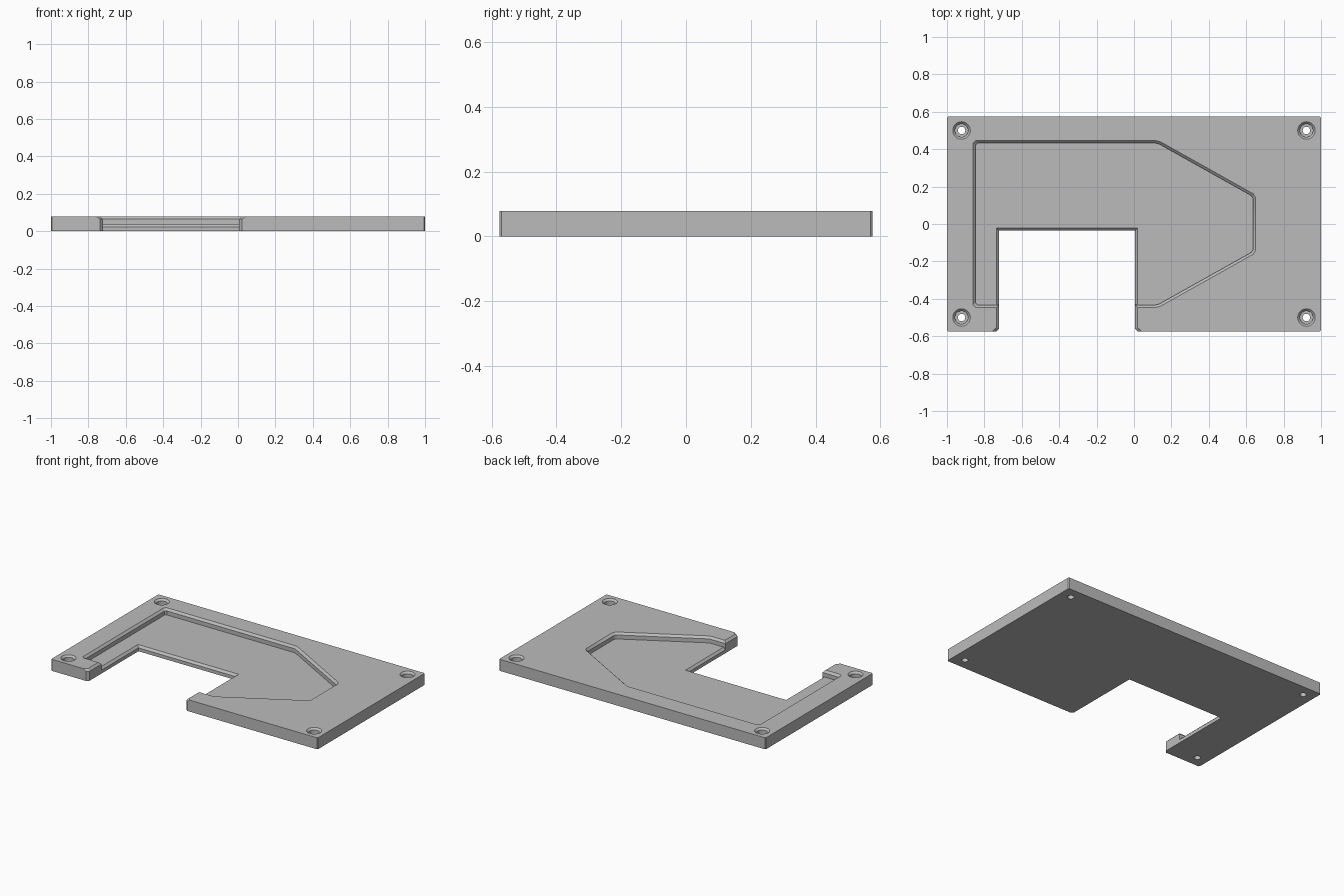
import bpy, bmesh, math
from mathutils import Vector

if "Cube" in bpy.data.objects:
    bpy.data.objects.remove(bpy.data.objects["Cube"])

grey = bpy.data.materials.new("mid grey")
grey.use_nodes = True
colour = (0.5, 0.5, 0.5, 1)
grey.diffuse_color = colour
grey.node_tree.nodes["Principled BSDF"].inputs["Base Color"].default_value = colour

HEIGHT, FLOOR, EDGE = 0.078, 0.037, 0.014
LOW, HIGH = -0.1, 0.2


def grow(outline, d):
    """Offset a counter-clockwise outline outwards by d with mitred corners."""
    pts = [Vector(p) for p in outline]
    result = []
    for i, p in enumerate(pts):
        a = (p - pts[i - 1]).normalized()
        b = (pts[(i + 1) % len(pts)] - p).normalized()
        na, nb = Vector((a.y, -a.x)), Vector((b.y, -b.x))
        result.append(p + (na + nb) * d / (1 + na.dot(nb)))
    return result


def clip_corners(outline, d):
    """Cut every corner of an outline back by d."""
    pts = [Vector(p) for p in outline]
    result = []
    for i, p in enumerate(pts):
        for q in (pts[i - 1], pts[(i + 1) % len(pts)]):
            result.append(p + (q - p).normalized() * d)
    return result


def loft(name, sections):
    """Solid through stacked (height, outline) sections."""
    bm = bmesh.new()
    rings = [[bm.verts.new((p[0], p[1], z)) for p in line] for z, line in sections]
    n = len(rings[0])
    for lower, upper in zip(rings, rings[1:]):
        for i in range(n):
            j = (i + 1) % n
            bm.faces.new((lower[i], lower[j], upper[j], upper[i]))
    bm.faces.new(rings[0][::-1])
    bm.faces.new(rings[-1])
    bmesh.ops.recalc_face_normals(bm, faces=bm.faces)
    mesh = bpy.data.meshes.new(name)
    bm.to_mesh(mesh)
    bm.free()
    mesh.materials.append(grey)
    obj = bpy.data.objects.new(name, mesh)
    bpy.context.collection.objects.link(obj)
    return obj


def cut(target, cutter):
    """Subtract the cutter, then discard it."""
    cutter.hide_render = True
    mod = target.modifiers.new("cut", "BOOLEAN")
    mod.operation, mod.solver, mod.object = "DIFFERENCE", "EXACT", cutter
    bpy.context.view_layer.objects.active = target
    bpy.ops.object.modifier_apply(modifier=mod.name)
    bpy.data.objects.remove(cutter)


def circle(x, y, r, n=32):
    return [(x + r * math.cos(i * math.tau / n), y + r * math.sin(i * math.tau / n))
            for i in range(n)]


# Base plate with slightly eased upright corners
W, D = 1.0, 0.575
rim = clip_corners([(-W, -D), (W, -D), (W, D), (-W, D)], 0.006)
plate = loft("base_plate", [(0, rim), (HEIGHT, rim)])

# Shallow pocket with a chamfered top rim
half = [(0.13, -0.446), (0.65, -0.155)]
outline = [(-0.861, -0.446)] + half + [(x, -y) for x, y in half[::-1]] + [(-0.861, 0.446)]
wide = clip_corners(outline, 0.014)
narrow = clip_corners(grow(outline, -EDGE), 0.01)
cut(plate, loft("pocket_cutter", [(FLOOR, narrow), (HEIGHT - EDGE, narrow),
                                  (HEIGHT, wide), (HIGH, wide)]))

# Front notch, flared at its mouth and along the top edge
x0, x1, back = -0.722, 0.006, -0.036
mouth = [(x0 - 0.04, -0.6), (x0, -0.56), (x0, back),
         (x1, back), (x1, -0.56), (x1 + 0.04, -0.6)][::-1]
flare = grow(mouth, EDGE)
cut(plate, loft("notch_cutter", [(LOW, mouth), (HEIGHT - EDGE, mouth),
                                 (HEIGHT, flare), (HIGH, flare)]))

# Chamfer where the pocket floor meets the notch
lip = [(x0, -0.43), (x1, -0.43), (x1, back), (x0, back)]
lip_wide = [(p[0], max(p[1], -0.43)) for p in grow(lip, EDGE)]
cut(plate, loft("floor_chamfer_cutter", [(FLOOR - EDGE, lip), (FLOOR, lip_wide),
                                         (FLOOR + 0.01, lip_wide)]))

# Counterbored screw holes
for x in (-0.922, 0.922):
    for y in (-0.5, 0.5):
        bore = [(LOW, 0.02), (0.035, 0.02), (0.0351, 0.035),
                (HEIGHT - 0.012, 0.035), (HEIGHT, 0.047), (HIGH, 0.047)]
        cut(plate, loft("screw_hole_cutter", [(z, circle(x, y, r)) for z, r in bore]))

# Smooth bores, crisp edges elsewhere
bpy.ops.object.select_all(action="DESELECT")
plate.select_set(True)
bpy.context.view_layer.objects.active = plate
bpy.ops.object.shade_smooth_by_angle(angle=math.radians(25))
